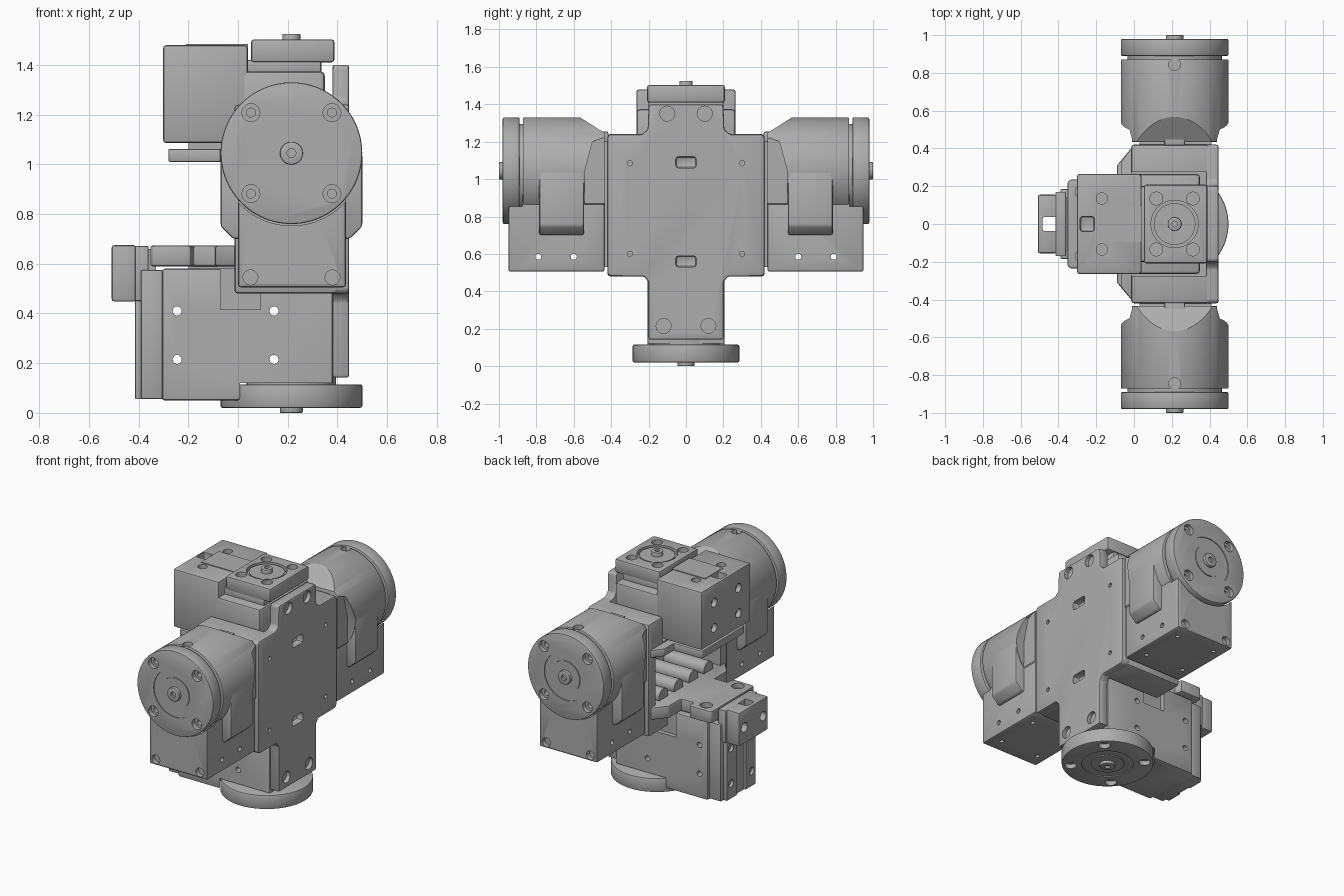
import bpy, bmesh
from math import pi, sin, cos
from mathutils import Vector, Matrix

cube = bpy.data.objects.get("Cube")
if cube:
    bpy.data.objects.remove(cube, do_unlink=True)

grey = bpy.data.materials.new("machined grey")
grey.use_nodes = True
grey.diffuse_color = (0.42, 0.42, 0.42, 1)
grey.node_tree.nodes["Principled BSDF"].inputs["Base Color"].default_value = grey.diffuse_color
parts = []


def finish(name, bm, bevel=0):
    bmesh.ops.recalc_face_normals(bm, faces=bm.faces)
    if bevel:
        edges = [e for e in bm.edges if e.calc_face_angle(0) > 0.6]
        bmesh.ops.bevel(bm, geom=edges, offset=bevel, segments=2, profile=0.5, affect='EDGES')
    mesh = bpy.data.meshes.new(name)
    bm.to_mesh(mesh)
    bm.free()
    mesh.materials.append(grey)
    obj = bpy.data.objects.new(name, mesh)
    bpy.context.collection.objects.link(obj)
    parts.append(obj)
    return obj


def prism(name, points, axis, a, b, bevel=0):
    """Extrude a 2D outline along an axis between a and b."""
    def place(p, d):
        return {'X': (d, p[0], p[1]), 'Y': (p[0], d, p[1]), 'Z': (p[0], p[1], d)}[axis]
    bm = bmesh.new()
    lower = [bm.verts.new(place(p, a)) for p in points]
    upper = [bm.verts.new(place(p, b)) for p in points]
    bm.faces.new(lower)
    bm.faces.new(upper)
    n = len(points)
    for i in range(n):
        j = (i + 1) % n
        bm.faces.new((lower[i], lower[j], upper[j], upper[i]))
    return finish(name, bm, bevel)


def box(name, x, y, z, bevel=0):
    return prism(name, [(x[0], y[0]), (x[1], y[0]), (x[1], y[1]), (x[0], y[1])], 'Z', *z, bevel)


def disc(name, center, r, axis, a, b, bevel=0, n=64):
    pts = [(center[0] + r * cos(2 * pi * i / n), center[1] + r * sin(2 * pi * i / n)) for i in range(n)]
    return prism(name, pts, axis, a, b, bevel)


def mirrored(half):
    """Close a half outline given as (x, y) by reflecting y."""
    return half + [(x, -y) for x, y in reversed(half)]


def cut(obj, cutters):
    mods = []
    for c in cutters:
        m = obj.modifiers.new("cut", 'BOOLEAN')
        m.operation, m.solver, m.object = 'DIFFERENCE', 'EXACT', c
    graph = bpy.context.evaluated_depsgraph_get()
    graph.update()
    mesh = bpy.data.meshes.new_from_object(obj.evaluated_get(graph))
    obj.modifiers.clear()
    obj.data = mesh
    for c in cutters:
        parts.remove(c)
        bpy.data.objects.remove(c, do_unlink=True)


def holes(centers, r, axis, a, b):
    return [disc("hole", c, r, axis, a, b, n=20) for c in centers]


AX, AZ, R = 0.215, 1.045, 0.285


def horn(name, center, axis, inner, outer, tip):
    """Round output wheel with counterbored holes, hub and pin."""
    s = 1 if outer > inner else -1
    wheel = disc(name, center, R, axis, inner, outer, 0.008, 96)
    bolt = [(center[0] + i * 0.163, center[1] + j * 0.13 * (0.163 / 0.13)) for i in (-1, 1) for j in (-1, 1)]
    cut(wheel, [disc("recess", center, 0.16, axis, outer - s * 0.006, outer + s * 0.02)]
        + holes(bolt, 0.036, axis, outer - s * 0.03, outer + s * 0.02)
        + holes(bolt, 0.018, axis, outer - s * 0.07, outer + s * 0.02))
    disc(name + "_hub", center, 0.105, axis, inner + s * 0.02, outer)
    pin = disc(name + "_pin", center, 0.046, axis, outer - s * 0.02, tip, 0.004, 32)
    cut(pin, holes([center], 0.018, axis, tip - s * 0.015, tip + s * 0.01))


# Side motors, one on each arm of the bracket
for s, side in ((-1, "front"), (1, "back")):
    def ys(a, b):
        return tuple(sorted((s * a, s * b)))
    drum = disc(side + "_motor_drum", (AX, AZ), R, 'Y', *ys(0.435, 0.872), 0.006, 96)
    slope = prism("slope", [(s * 0.4, 1.225), (s * 0.575, 1.335), (s * 0.4, 1.45)], 'X', -0.2, 0.6)
    flats = [prism("flat", [(s * 0.4, 1.24), (s * 0.5, 1.2), (s * 0.54, 1.05), (s * 0.545, 0.6), (s * 0.4, 0.6)],
                   'X', *x) for x in ((0.44, 0.6), (-0.2, -0.01))]
    cut(drum, [slope] + flats + holes([(AX, s * 0.845)], 0.032, 'Z', 1.30, 1.4)
        + holes([(s * 0.59, 0.975)], 0.036, 'X', 0.46, 0.6))
    # Flared cheek below the drum
    prism(side + "_motor_cheek", [(-0.07, 1.045), (0.5, 1.045), (0.5, 0.75), (0.45, 0.70),
                                  (-0.02, 0.70), (-0.07, 0.75)], 'Y', *ys(0.545, 0.785), 0.012)
    case = box(side + "_motor_case", (0, 0.435), ys(0.435, 0.95), (0.505, 1.0), 0.012)
    cut(case, [disc("wheel_room", (AX, AZ), 0.292, 'Y', *ys(0.875, 1.1))]
        + holes([(0.05, 0.545), (0.38, 0.545)], 0.03, 'Y', *ys(0.92, 1.0))
        + holes([(s * 0.6, 0.585), (s * 0.79, 0.585)], 0.016, 'X', -0.1, 0.5)
        + holes([(x, s * y) for x in (0.07, 0.36) for y in (0.55, 0.85)], 0.014, 'Z', 0.45, 0.54))
    disc(side + "_motor_neck", (AX, AZ), 0.25, 'Y', *ys(0.86, 0.9))
    box(side + "_motor_spacer", (0.03, 0.41), ys(0.41, 0.445), (0.53, 1.2))
    box(side + "_motor_key", (0.16, 0.27), ys(0.415, 0.48), (1.19, 1.255), 0.01)
    horn(side + "_wheel", (AX, AZ), 'Y', s * 0.89, s * 0.98, s * 1.0)

# Cross-shaped face plate of the bracket
cross = mirrored([(0.142, -0.2), (0.45, -0.2), (0.48, -0.225), (0.48, -0.405), (0.495, -0.42),
                  (1.225, -0.42), (1.24, -0.405), (1.24, -0.235), (1.265, -0.205), (1.39, -0.2), (1.40, -0.19)])
plate = prism("bracket_plate", [(y, z) for z, y in cross], 'X', 0.38, 0.447, 0.01)
cut(plate, holes([(-0.1, 1.35), (0.1, 1.35), (-0.12, 0.215), (0.12, 0.215)], 0.04, 'X', 0.42, 0.5)
    + holes([(y, z) for y in (-0.3, 0.3) for z in (0.6, 1.085)], 0.014, 'X', 0.4, 0.5)
    + [box("slot", (0.40, 0.5), (-0.055, 0.055), (z - 0.03, z + 0.03), 0.015) for z in (0.56, 1.09)])

# Hollow bracket body open towards the rear
body = box("bracket_body", (-0.015, 0.40), (-0.42, 0.42), (0.48, 1.24), 0.015)
cut(body, [box("cavity", (-0.1, 0.3), (-0.35, 0.35), (0.67, 1.01)),
           box("lower_bay", (-0.1, 0.39), (-0.215, 0.215), (0.4, 0.585)),
           box("upper_bay", (-0.1, 0.39), (-0.275, 0.275), (1.07, 1.3))])
for i in range(4):
    disc("bracket_rib", (-0.24 + i * 0.16, 0.69), 0.05, 'X', 0.0, 0.32, 0, 24)

# Necked shelves that hold the upper and lower motors
lower = mirrored([(0.1, -0.40), (-0.015, -0.40), (-0.09, -0.31), (-0.09, -0.18), (-0.18, -0.18),
                  (-0.19, -0.235), (-0.34, -0.235), (-0.352, -0.22)])
shelf = prism("lower_shelf", lower, 'Z', 0.59, 0.673, 0.008)
cut(shelf, holes([(-0.27, -0.17), (-0.27, 0.17)], 0.04, 'Z', 0.64, 0.7))
upper = mirrored([(0.1, -0.40), (-0.015, -0.40), (-0.07, -0.33), (-0.07, -0.23), (-0.27, -0.23), (-0.28, -0.22)])
prism("upper_shelf", upper, 'Z', 1.01, 1.062, 0.006)

# Lower motor, axis down
case = box("lower_motor_case", (-0.305, 0.382), (-0.205, 0.205), (0.05, 0.58), 0.01)
cut(case, [disc("wheel_room", (AX, 0), 0.292, 'Z', 0.0, 0.12)]
    + holes([(x, z) for x in (-0.245, 0.145) for z in (0.215, 0.41)], 0.018, 'Y', -0.3, 0.3)
    + [box("pocket", (-0.07, 0.09), y, (0.415, 0.6)) for y in ((-0.3, -0.175), (0.175, 0.3))])
box("lower_motor_spacer", (-0.2, 0.3), (-0.16, 0.16), (0.57, 0.6))
end = box("lower_motor_end_cap", (-0.39, -0.30), (-0.185, 0.185), (0.055, 0.575), 0.008)
cap = box("lower_motor_end_plate", (-0.415, -0.38), (-0.155, 0.155), (0.055, 0.56), 0.006)
cut(cap, holes([(y, z) for y in (-0.11, 0.11) for z in (0.16, 0.40)], 0.026, 'X', -0.5, -0.395)
    + [box("groove", (-0.45, -0.40), (-0.05, 0.05), (0.0, 0.6))])
disc("lower_motor_neck", (AX, 0), 0.18, 'Z', 0.1, 0.15)
horn("lower_wheel", (AX, 0), 'Z', 0.115, 0.02, 0.0)

# Connector block behind the lower motor
block = box("connector_block", (-0.508, -0.41), (-0.155, 0.155), (0.448, 0.675), 0.01)
cut(block, [box("notch", (-0.485, -0.38), (-0.038, 0.038), (0.40, 0.7), 0.015)]
    + holes([(-0.1, 0.56), (0.1, 0.56)], 0.032, 'X', -0.55, -0.47))
box("connector_flange", (-0.415, -0.36), (-0.17, 0.17), (0.45, 0.672), 0.006)
box("connector_bridge", (-0.37, -0.33), (-0.14, 0.14), (0.55, 0.66))

# Upper motor, axis up
tall = box("upper_motor_case", (-0.302, 0.04), (-0.265, 0.265), (1.085, 1.48), 0.014)
cut(tall, [box("cable_notch", (-0.285, -0.21), (-0.04, 0.04), (1.42, 1.6), 0.012)]
    + holes([(-0.17, -0.135), (-0.17, 0.135)], 0.03, 'Z', 1.45, 1.6)
    + holes([(y, z) for y in (-0.13, 0.13) for z in (1.19, 1.36)], 0.03, 'X', -0.4, -0.27))
box("upper_motor_lid", (-0.21, 0.04), (-0.095, 0.095), (1.47, 1.485))
box("upper_motor_front", (0.0, 0.35), (-0.265, 0.265), (1.085, 1.375), 0.02)
box("upper_motor_step", (0.02, 0.335), (-0.2, 0.2), (1.36, 1.42), 0.01)
box("upper_motor_foot", (-0.2, 0.3), (-0.2, 0.2), (1.05, 1.095))
head = box("upper_idler_plate", (0.052, 0.388), (-0.208, 0.208), (1.41, 1.503), 0.012)
bolts = [(AX + i * 0.097, j * 0.135) for i in (-1, 1) for j in (-1, 1)]
cut(head, [disc("recess", (AX, 0), 0.125, 'Z', 1.475, 1.6)]
    + holes(bolts, 0.034, 'Z', 1.47, 1.6))
disc("upper_idler_hub", (AX, 0), 0.11, 'Z', 1.46, 1.497)
pin = disc("upper_pin", (AX, 0), 0.036, 'Z', 1.45, 1.525, 0.004, 32)
cut(pin, holes([(AX, 0)], 0.015, 'Z', 1.505, 1.6))

# Shade curved faces smoothly and keep edges crisp
bpy.ops.object.select_all(action='DESELECT')
for obj in parts:
    obj.select_set(True)
bpy.context.view_layer.objects.active = parts[0]
bpy.ops.object.shade_smooth_by_angle(angle=0.5)
